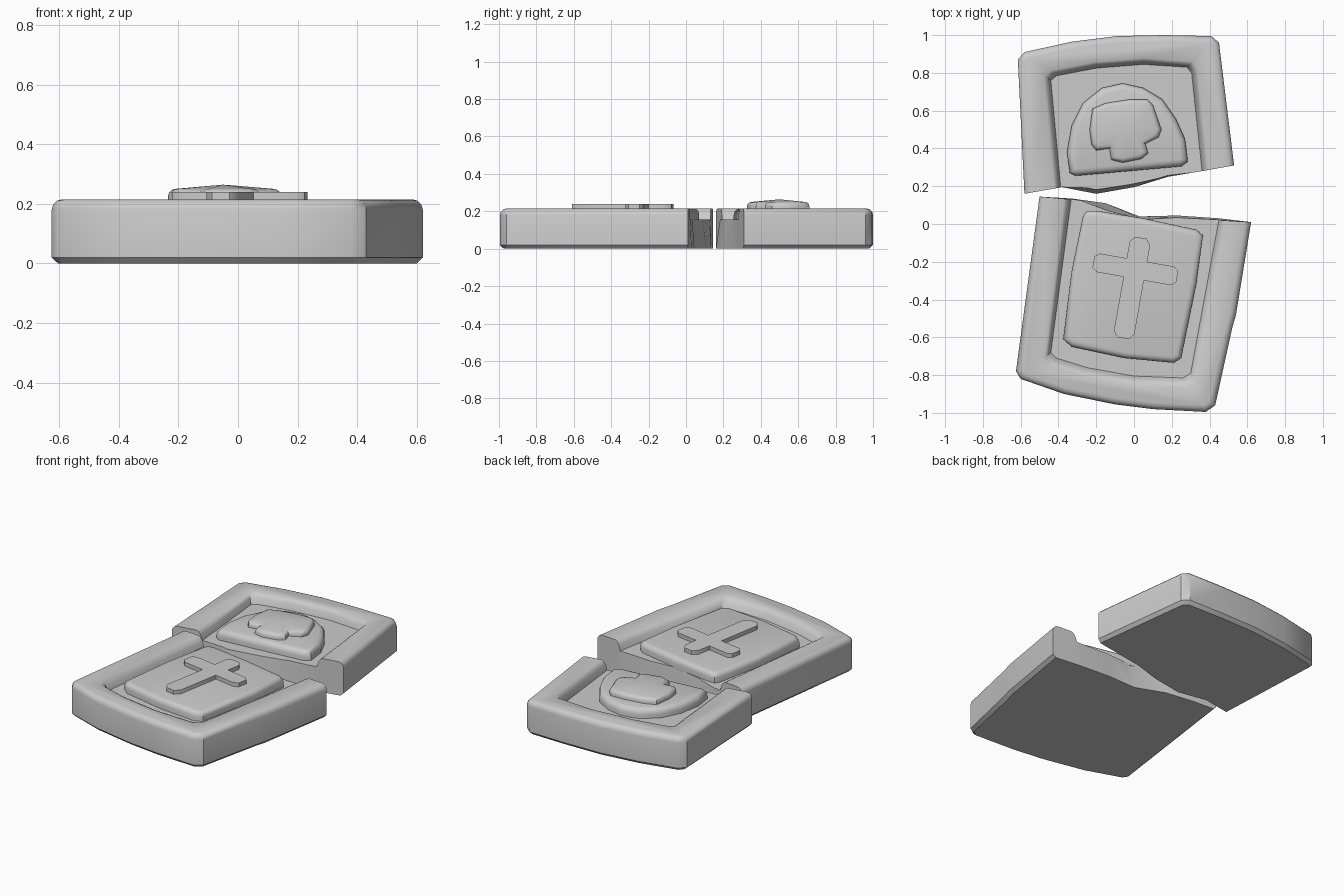
import bpy
import bmesh
from math import radians
from mathutils import Matrix, Vector

cube = bpy.data.objects.get("Cube")
if cube:
    bpy.data.objects.remove(cube)

# Stone material shared by every part
stone = bpy.data.materials.new("grey_stone")
stone.use_nodes = True
stone_colour = (0.6, 0.6, 0.6, 1)
stone.diffuse_color = stone_colour
stone.node_tree.nodes["Principled BSDF"].inputs["Base Color"].default_value = stone_colour

FLOOR = 0.155
RIM = 0.215


def outline(*points):
    """Turn hundredths of a unit into plan coordinates."""
    return [Vector((x / 100, y / 100)) for x, y in points]


def scaled(points, factor, centre):
    return [centre + (p - centre) * factor for p in points]


def loft(rings):
    """Closed solid through stacked plan outlines, given as (points, height)."""
    bm = bmesh.new()
    loops = [[bm.verts.new((p.x, p.y, z)) for p in points] for points, z in rings]
    bm.faces.new(loops[0])
    bm.faces.new(loops[-1])
    for low, high in zip(loops, loops[1:]):
        for i in range(len(low)):
            j = (i + 1) % len(low)
            bm.faces.new((low[i], low[j], high[j], high[i]))
    bmesh.ops.recalc_face_normals(bm, faces=bm.faces)
    return bm, loops


def soften(bm, edges, width, segments=2):
    bmesh.ops.bevel(bm, geom=edges, offset=width, segments=segments,
                    profile=0.5, affect='EDGES', clamp_overlap=True)


def loop_edges(bm, loop, closed=True):
    pairs = list(zip(loop, loop[1:] + loop[:1]))
    if not closed:
        pairs = pairs[:-1]
    return [bm.edges.get(pair) for pair in pairs]


def make_object(name, bm):
    mesh = bpy.data.meshes.new(name)
    bm.to_mesh(mesh)
    bm.free()
    mesh.materials.append(stone)
    obj = bpy.data.objects.new(name, mesh)
    bpy.context.collection.objects.link(obj)
    return obj


def activate(obj):
    bpy.ops.object.select_all(action='DESELECT')
    obj.select_set(True)
    bpy.context.view_layer.objects.active = obj


def smooth(obj):
    activate(obj)
    bpy.ops.object.shade_smooth_by_angle(angle=radians(40))


def slab_piece(name, sides, break_low, break_high, recess, centre):
    """Slab half: rounded outer sides, rough broken end, sunken field."""
    bm, (low, high) = loft([(sides + break_low, 0), (sides + break_high, RIM)])
    n = len(sides)
    soften(bm, loop_edges(bm, high[:n], closed=False), 0.035, 3)
    bottom = [v for v in bm.verts if v.co.z < 0.001][:n]
    soften(bm, loop_edges(bm, bottom, closed=False), 0.02, 1)
    slab = make_object(name, bm)

    flare = [(1, FLOOR), (1.03, 0.19), (1.06, 0.207), (1.13, 0.223)]
    bm, _ = loft([(scaled(recess, f, centre), z) for f, z in flare])
    cutter = make_object(name + "_cutter", bm)
    cutter.hide_render = True
    activate(slab)
    mod = slab.modifiers.new("recess", 'BOOLEAN')
    mod.operation = 'DIFFERENCE'
    mod.solver = 'EXACT'
    mod.object = cutter
    bpy.ops.object.modifier_apply(modifier=mod.name)
    bpy.data.objects.remove(cutter)
    smooth(slab)


def raised_panel(name, points, z0, z1, width, dome=0.0):
    bm, (low, high) = loft([(points, z0), (points, z1)])
    if width:
        soften(bm, loop_edges(bm, high), width, 3)
    if dome:
        bm.faces.ensure_lookup_table()
        top = max(bm.faces, key=lambda f: f.calc_center_median().z)
        crown = bmesh.ops.poke(bm, faces=[top])["verts"]
        for v in crown:
            v.co.z += dome
    obj = make_object(name, bm)
    smooth(obj)
    return obj


# Front half of the slab
slab_piece(
    "front_slab",
    outline((-50, 14.5), (-62.5, -78), (-60, -82), (-37, -90), (-10, -95.5), (10, -98),
            (38, -99.5), (43, -96), (52, -55), (54, -48), (62, 1)),
    outline((45, 3), (23, 4.5), (3, 4), (-15, 11), (-33, 13.5)),
    outline((45, 2), (23, 3), (5, 2), (-20, 8), (-33, 13)),
    outline((-31, 30), (-44, -68), (-41, -71), (-25, -76), (0, -80.5),
            (26, -81.5), (30, -79), (50, 30)),
    Vector((0, -0.3)))

# Back half of the slab
slab_piece(
    "back_slab",
    outline((53, 31), (45, 96), (41, 99.5), (16, 100), (-9, 99.5), (-33, 96.5),
            (-58, 91), (-61.5, 87), (-58, 16)),
    outline((-38, 19.5), (-20, 16), (0, 19.5), (18, 25), (36, 28)),
    outline((-38, 19.5), (-20, 19), (0, 22), (18, 26), (36, 28)),
    outline((39, 0), (30.5, 80), (28, 83), (5, 84.5), (-20, 82.5),
            (-41, 78.5), (-44, 76), (-37, 0)),
    Vector((-0.04, 0.5)))

# Plate carrying the cross
raised_panel(
    "cross_plate",
    outline((-25, 7), (-20, 7), (5, 3), (33, -3), (36.5, -6), (33, -32), (25, -71), (21, -73.5),
            (-5, -71), (-33, -65), (-37.5, -61), (-33, -25), (-27, 4)),
    FLOOR - 0.01, RIM, 0.03)

# Cross: one symmetric half mirrored, then turned in plan
half = outline((3, 17), (5.5, 14), (5.5, 5), (20, 5), (22.5, 3), (22.5, -3), (20, -5),
               (5.5, -5), (5.5, -34), (3, -37))
cross_points = half + [Vector((-p.x, p.y)) for p in reversed(half)]
turn = Matrix.Rotation(radians(-10), 2)
raised_panel("cross", [turn @ p + Vector((0.007, -0.24)) for p in cross_points],
             RIM - 0.01, 0.24, 0)

# Arched plate carrying the skull
raised_panel(
    "skull_plate",
    outline((-34, 27), (-31, 25.5), (25, 30.5), (28.5, 33), (27, 45), (22, 56), (15, 66),
            (5, 72), (-6, 74.5), (-17, 72), (-27, 64), (-33, 52), (-35.5, 38)),
    FLOOR - 0.01, RIM, 0.035)

# Domed skull relief
raised_panel(
    "skull",
    outline((-22, 61), (-23.5, 50), (-22.5, 42), (-20, 39), (-13, 40), (-12, 34), (-6, 32.5),
            (4, 34.5), (7.5, 37.5), (6, 42.5), (13, 46), (14.5, 50), (10, 63), (7, 66),
            (-2, 66), (-15, 64)),
    RIM - 0.015, 0.25, 0.025, dome=0.014)
